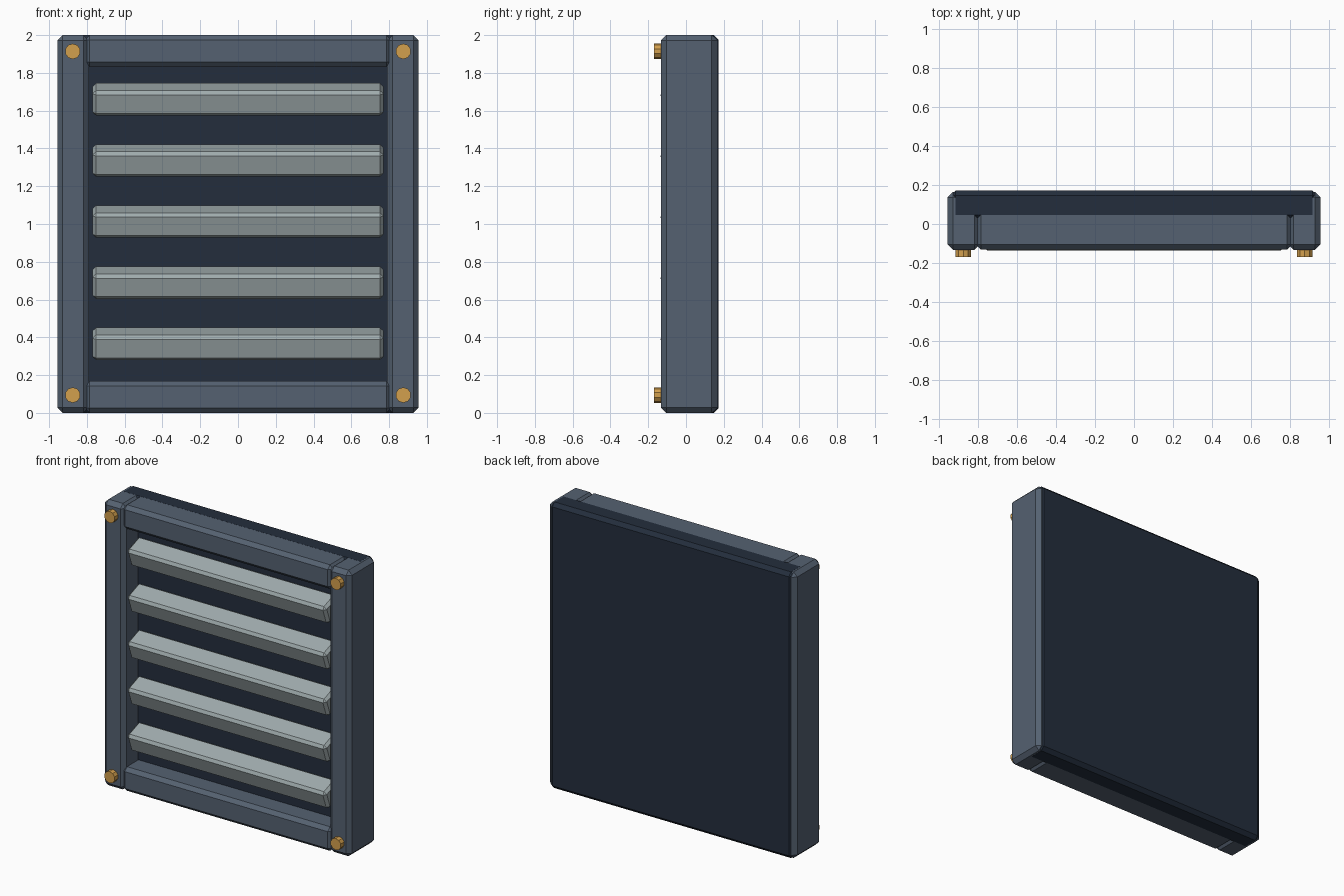
import bpy, math

cube = bpy.data.objects.get("Cube")
if cube:
    bpy.data.objects.remove(cube, do_unlink=True)


def material(name, colour):
    m = bpy.data.materials.new(name)
    m.use_nodes = True
    m.diffuse_color = (*colour, 1)
    m.node_tree.nodes["Principled BSDF"].inputs["Base Color"].default_value = (*colour, 1)
    return m


slate = material("slate frame", (0.09, 0.12, 0.165))
navy = material("dark navy panel", (0.017, 0.027, 0.046))
grey = material("pale grey slat", (0.35, 0.41, 0.42))
brass = material("brass bolt", (0.65, 0.35, 0.075))


def box(name, centre, size, bevel, mat, tilt=0):
    """Box with a single flat chamfer on every edge."""
    bpy.ops.mesh.primitive_cube_add(size=1, location=centre)
    ob = bpy.context.object
    ob.name = name
    ob.scale = size
    bpy.ops.object.transform_apply(location=False, rotation=False, scale=True)
    ob.rotation_euler.x = tilt
    mod = ob.modifiers.new("chamfer", "BEVEL")
    mod.width = bevel
    mod.segments = 1
    ob.data.materials.append(mat)
    return ob


# Back panel
box("back_panel", (0, 0.096, 1), (1.88, 0.15, 2.0008), 0.025, navy)

# Frame: two stiles and two rails
for side, x in (("left", 0.873), ("right", -0.873)):
    box(side + "_stile", (x, 0.016, 1), (0.166, 0.296, 2), 0.028, slate)
for level, z in (("bottom", 0.084), ("top", 1.916)):
    box(level + "_rail", (0, 0.005, z), (1.62, 0.27, 0.168), 0.025, slate)

# Louvre slats, tilted so the back edge is higher
for i in range(5):
    box(f"slat_{i + 1}", (0, -0.047, 0.366 + i * 0.3235), (1.54, 0.15, 0.14),
        0.018, grey, math.radians(20))

# Corner bolts
for x in (-0.875, 0.875):
    for z in (0.094, 1.914):
        bpy.ops.mesh.primitive_cylinder_add(vertices=10, radius=0.041, depth=0.06,
                                            location=(x, -0.14, z),
                                            rotation=(math.pi / 2, 0, 0))
        bolt = bpy.context.object
        bolt.name = f"{'left' if x > 0 else 'right'}_{'top' if z > 1 else 'bottom'}_bolt"
        bolt.data.materials.append(brass)
